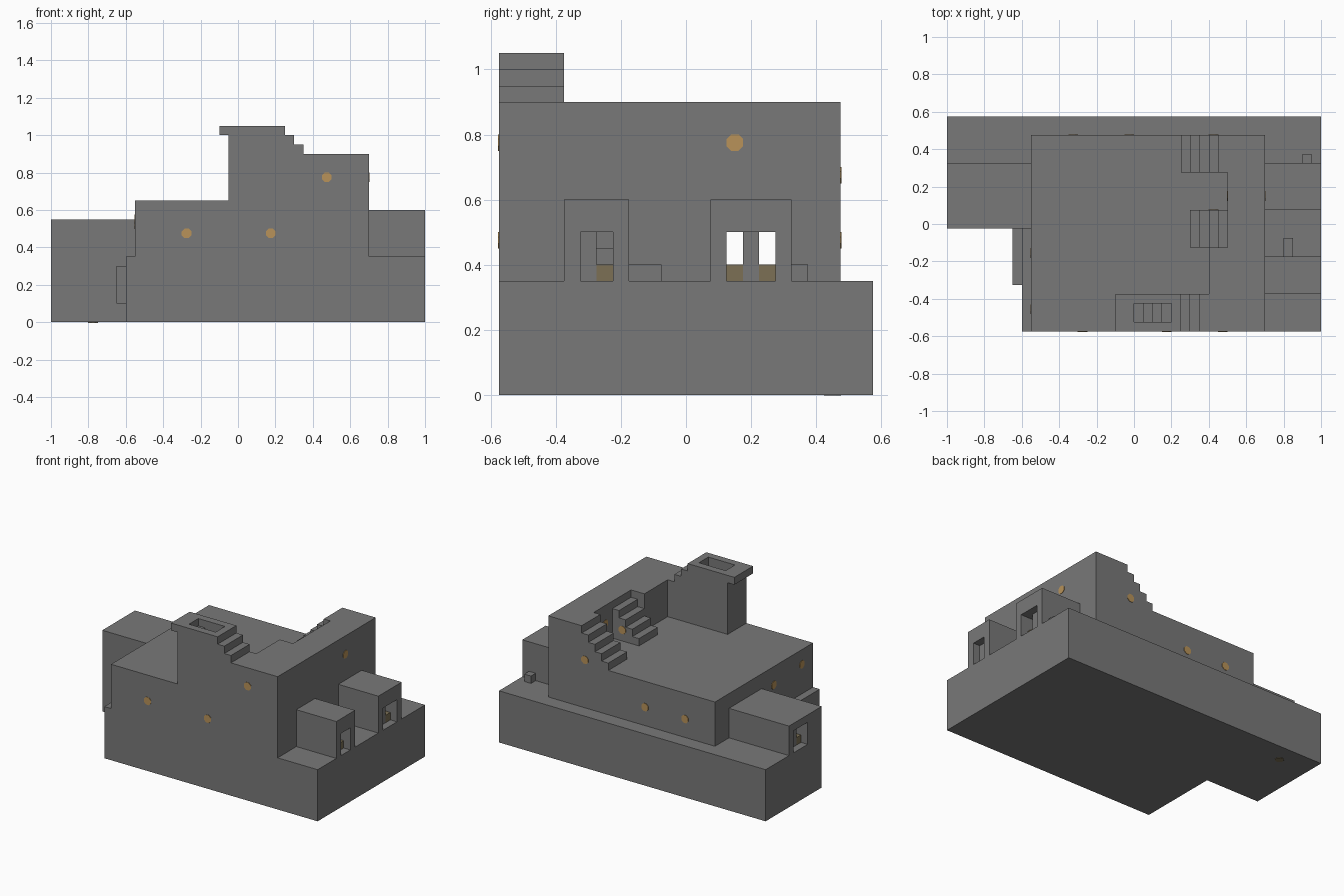
import bpy, bmesh, math
from mathutils import Vector

cube = bpy.data.objects.get("Cube")
if cube:
    bpy.data.objects.remove(cube, do_unlink=True)


def material(name, rgb):
    m = bpy.data.materials.new(name)
    m.use_nodes = True
    m.diffuse_color = (*rgb, 1)
    m.node_tree.nodes["Principled BSDF"].inputs["Base Color"].default_value = (*rgb, 1)
    return m


STONE = material("grey_stone", (0.19, 0.19, 0.19))
AMBER = material("amber_lamp", (0.48, 0.29, 0.1))
DIM = material("dim_amber", (0.2, 0.16, 0.09))


def extrude(name, points, vector, mat=STONE):
    """Solid made by extruding a flat outline along a vector."""
    bm = bmesh.new()
    face = bm.faces.new([bm.verts.new(p) for p in points])
    geo = bmesh.ops.extrude_face_region(bm, geom=[face])["geom"]
    bmesh.ops.translate(bm, vec=Vector(vector),
                        verts=[g for g in geo if isinstance(g, bmesh.types.BMVert)])
    bmesh.ops.recalc_face_normals(bm, faces=bm.faces)
    mesh = bpy.data.meshes.new(name)
    bm.to_mesh(mesh)
    bm.free()
    mesh.materials.append(mat)
    ob = bpy.data.objects.new(name, mesh)
    bpy.context.collection.objects.link(ob)
    return ob


def box(name, x, y, z, mat=STONE):
    outline = [(x[0], y[0], z[0]), (x[1], y[0], z[0]), (x[1], y[1], z[0]), (x[0], y[1], z[0])]
    return extrude(name, outline, (0, 0, z[1] - z[0]), mat)


def plan(name, points, z):
    return extrude(name, [(x, y, z[0]) for x, y in points], (0, 0, z[1] - z[0]))


def profile(name, points, y):
    return extrude(name, [(x, y[0], z) for x, z in points], (0, y[1] - y[0], 0))


def stair_line(x, z, count, rise):
    """Points of a flight with square treads, starting at the foot."""
    pts = []
    for i in range(count):
        h = z + rise * (i + 1)
        pts += [(x + 0.05 * i, h), (x + 0.05 * (i + 1), h)]
    return pts


def cut(targets, cutter):
    cutter.hide_render = True
    for ob in targets:
        mod = ob.modifiers.new("opening", 'BOOLEAN')
        mod.operation = 'DIFFERENCE'
        mod.solver = 'EXACT'
        mod.object = cutter
        bpy.context.view_layer.objects.active = ob
        bpy.ops.object.modifier_apply(modifier=mod.name)
    bpy.data.objects.remove(cutter, do_unlink=True)


# Ground storey and its side ledge
FRONT, BACK, G = -0.575, 0.575, 0.35
plan("base", [(-0.6, FRONT), (1, FRONT), (1, BACK), (-1, BACK), (-1, -0.025), (-0.6, -0.025)], (0, G))
box("side_ledge", (-0.65, -0.6), (-0.325, -0.025), (0.1, 0.3))

# Hall, annex and the two end rooms
hall = box("hall", (-0.55, 0.7), (FRONT, 0.475), (G, 0.65))
annex = box("left_annex", (-1, -0.55), (-0.025, 0.325), (G, 0.55))
front_room = box("front_room", (0.7, 1), (-0.375, -0.175), (G, 0.6))
back_room = box("back_room", (0.7, 1), (0.075, 0.325), (G, 0.6))
box("bench", (0.8, 0.85), (-0.175, -0.075), (G, 0.4))
box("small_block", (0.9, 0.95), (0.325, 0.375), (G, 0.4))

# Upper storey with two flights up to it
plan("upper_storey", [(0.4, FRONT), (0.7, FRONT), (0.7, 0.475), (0.5, 0.475),
                      (0.5, -0.125), (0.4, -0.125)], (0.65, 0.9))
profile("back_stairs", [(0.25, 0.65)] + stair_line(0.25, 0.65, 5, 0.05) + [(0.5, 0.65)], (0.275, 0.475))
profile("middle_stairs", [(0.3, 0.65)] + stair_line(0.3, 0.65, 4, 0.05) + [(0.5, 0.65)], (-0.125, 0.075))

# Tower with overhanging cap, stepped side and sunken stair well
tower = profile("tower", [(-0.05, 0.65), (-0.05, 1), (-0.1, 1), (-0.1, 1.05), (0.25, 1.05), (0.25, 1),
                          (0.3, 1), (0.3, 0.95), (0.35, 0.95), (0.35, 0.9), (0.4, 0.9), (0.4, 0.65)],
                (FRONT, -0.375))
well = [(0, 1.1)] + stair_line(0, 1.05, 4, -0.05) + [(0.2, 1.1)]
cut([tower], profile("well_cutter", well, (-0.525, -0.425)))

# Passage running through the building, and the front room opening
cut([hall, annex, back_room], box("passage_cutter", (-1.1, 1.1), (0.125, 0.275), (0.3, 0.5)))
cut([front_room], box("opening_cutter", (0.75, 1.1), (-0.325, -0.225), (0.3, 0.5)))

# Posts and glowing sills inside the openings
for side, label in ((-1, "left"), (1, "right")):
    xs = sorted((side * 0.9, side * 0.95))
    box(label + "_post", xs, (0.175, 0.225), (G, 0.5))
    for y in (0.125, 0.225):
        box(label + "_glowing_sill", xs, (y, y + 0.05), (G, 0.4), DIM)
box("front_room_post", (0.9, 0.95), (-0.325, -0.275), (G, 0.5))
box("front_room_step", (0.8, 0.85), (-0.275, -0.225), (G, 0.45))
box("front_room_sill", (0.9, 0.95), (-0.275, -0.225), (G, 0.4), DIM)


def lamp(name, centre, normal, mat=AMBER):
    """Thin eight-sided plate on a wall."""
    n = Vector(normal)
    u = Vector((0, 1, 0)) if abs(n.x) or abs(n.z) else Vector((1, 0, 0))
    v = n.cross(u)
    ring = []
    for i in range(8):
        a = math.pi * (i + 0.5) / 4
        ring.append(Vector(centre) + (u * math.cos(a) + v * math.sin(a)) * 0.028)
    extrude(name, ring, n * 0.003, mat)


# Wall lamps
for x, z in ((-0.275, 0.475), (0.175, 0.475), (0.475, 0.775)):
    lamp("front_lamp", (x, FRONT, z), (0, -1, 0))
for x, z in ((-0.325, 0.475), (-0.025, 0.475), (0.425, 0.675)):
    lamp("back_lamp", (x, 0.475, z), (0, 1, 0))
for y, z in ((-0.455, 0.55), (-0.155, 0.525)):
    lamp("left_lamp", (-0.55, y, z), (-1, 0, 0))
lamp("right_lamp", (0.7, 0.15, 0.775), (1, 0, 0))
lamp("recess_lamp", (0.5, 0.15, 0.775), (-1, 0, 0))
lamp("stair_lamp", (0.425, 0.075, 0.725), (0, 1, 0))
lamp("floor_disc", (-0.775, 0.45, 0), (0, 0, -1), DIM)
